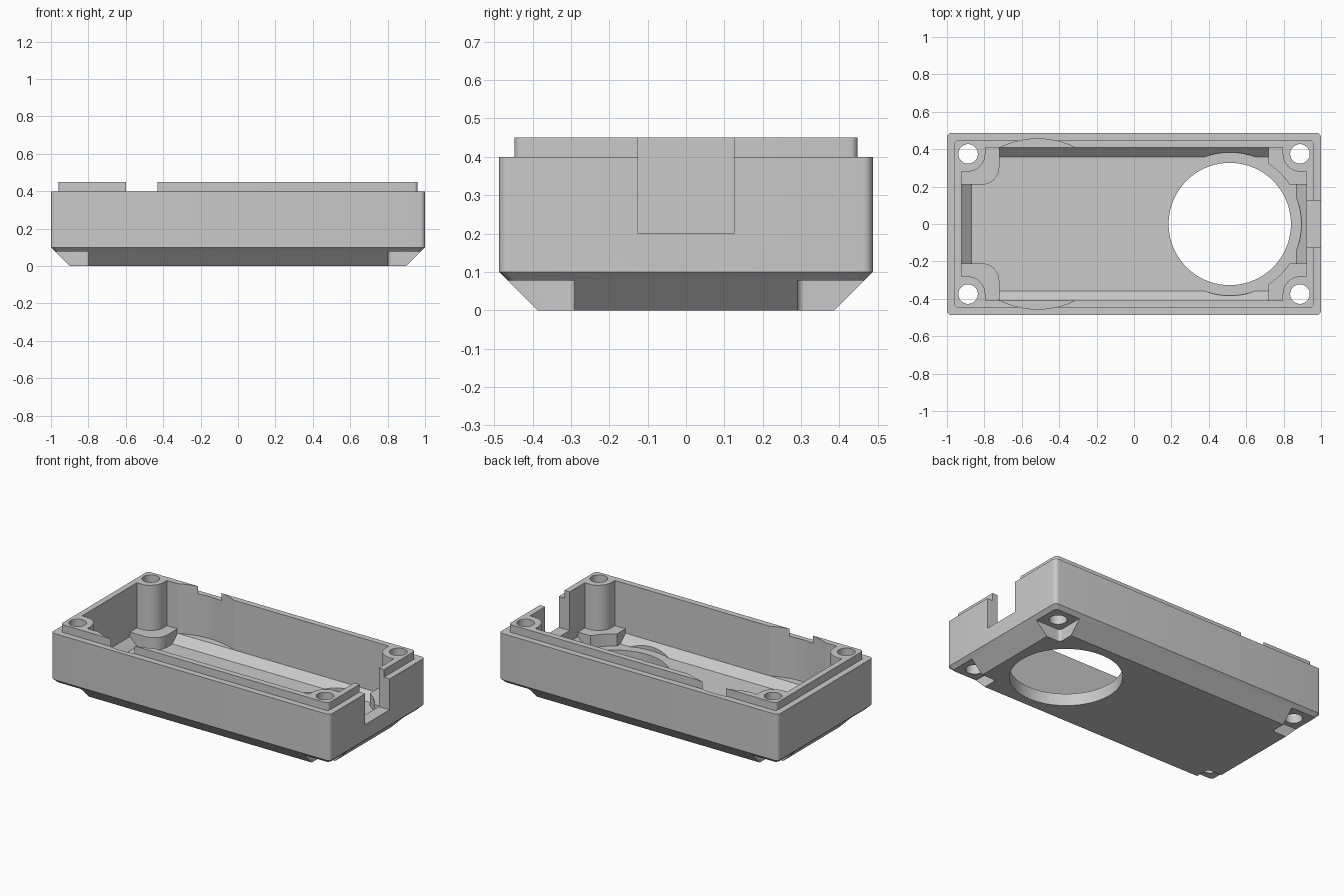
import bpy, bmesh
from math import sin, cos, radians

cube = bpy.data.objects.get("Cube")
if cube:
    bpy.data.objects.remove(cube)

COLOUR = (0.59, 0.59, 0.59, 1)
grey = bpy.data.materials.new("light_grey")
grey.use_nodes = True
grey.diffuse_color = COLOUR
grey.node_tree.nodes["Principled BSDF"].inputs["Base Color"].default_value = COLOUR

FLOOR = 0.078         # floor and pocket depth
SLOPE_TOP = 0.128     # top of the inner chamfer
BLOCK_TOP = 0.157     # top of the corner blocks


def arc(cx, cy, r, a0, a1, n):
    steps = [radians(a0 + (a1 - a0) * i / n) for i in range(n + 1)]
    return [(cx + r * cos(a), cy + r * sin(a)) for a in steps]


def circle(cx, cy, r, n=64):
    return arc(cx, cy, r, 0, 360, n)[:-1]


def rect(x0, y0, x1, y1):
    return [(x0, y0), (x1, y0), (x1, y1), (x0, y1)]


def rounded(hx, hy, r):
    pts = []
    for i, (sx, sy) in enumerate([(1, 1), (-1, 1), (-1, -1), (1, -1)]):
        pts += arc(sx * (hx - r), sy * (hy - r), r, 90 * i, 90 * i + 90, 6)
    return pts


def loft(name, rings):
    """Closed solid through stacked outlines, each given as (points, z)."""
    bm = bmesh.new()
    loops = [[bm.verts.new((x, y, z)) for x, y in pts] for pts, z in rings]
    for a, b in zip(loops, loops[1:]):
        for i in range(len(a)):
            j = (i + 1) % len(a)
            bm.faces.new((a[i], a[j], b[j], b[i]))
    bm.faces.new(loops[0][::-1])
    bm.faces.new(loops[-1])
    bmesh.ops.recalc_face_normals(bm, faces=bm.faces)
    mesh = bpy.data.meshes.new(name)
    bm.to_mesh(mesh)
    bm.free()
    mesh.materials.append(grey)
    ob = bpy.data.objects.new(name, mesh)
    bpy.context.collection.objects.link(ob)
    return ob


def prism(name, pts, z0, z1):
    return loft(name, [(pts, z0), (pts, z1)])


def cut(target, cutter):
    mod = target.modifiers.new("cut", "BOOLEAN")
    mod.operation, mod.solver, mod.object = "DIFFERENCE", "EXACT", cutter
    bpy.context.view_layer.objects.active = target
    bpy.ops.object.modifier_apply(modifier=mod.name)
    bpy.data.objects.remove(cutter)


def corner_outline(cx, cy, r, sx, sy):
    """Rounded inner corner at (cx, cy), running out past the case walls."""
    pts = arc(cx, cy, r, 180, 270, 12) + [(1.2, cy - r), (1.2, 0.7), (cx - r, 0.7)]
    return [(sx * x, sy * y) for x, y in pts]


corners = [(sx, sy) for sx in (-1, 1) for sy in (-1, 1)]

# Outer case: chamfered base, straight walls, stepped lip
case = loft("case_shell", [
    (rounded(0.9, 0.387, 0.01), 0), (rounded(1, 0.487, 0.025), 0.1),
    (rounded(1, 0.487, 0.025), 0.4), (rounded(0.96, 0.447, 0.02), 0.4),
    (rounded(0.96, 0.447, 0.02), 0.45)])

# Inner cavity, leaving corner blocks and screw posts standing
cavity = loft("cavity", [
    (rect(-0.87, -0.357, 0.87, 0.357), FLOOR),
    (rect(-0.922, -0.408, 0.922, 0.408), SLOPE_TOP),
    (rect(-0.922, -0.408, 0.922, 0.408), 0.6)])
for sx, sy in corners:
    cut(cavity, prism("corner_block", corner_outline(0.815, 0.305, 0.095, sx, sy), -0.1, BLOCK_TOP))
    cut(cavity, prism("screw_post", corner_outline(0.89, 0.375, 0.095, sx, sy), -0.2, 0.7))
cut(case, cavity)

# Round opening in the floor with its clearance recess
cut(case, prism("recess", circle(0.512, 0, 0.383, 96), FLOOR, 0.2))
cut(case, prism("opening", circle(0.512, 0, 0.327, 96), -0.1, 0.2))

# Curved scoops in both long walls, breaking through the lip
for a in (62.5, 242.5):
    cut(case, prism("scoop", arc(-0.515, 0, 0.455, a, a + 55, 24), SLOPE_TOP, 0.6))

# Cable notch in the end wall
cut(case, prism("notch", rect(0.9, -0.125, 1.1, 0.125), 0.2, 0.6))

# Screw head pockets under the corners and through holes
for sx, sy in corners:
    cut(case, prism("pocket", corner_outline(0.82, 0.31, 0.02, sx, sy), -0.1, FLOOR))
    cut(case, prism("screw_hole", circle(sx * 0.887, sy * 0.375, 0.052, 40), -0.1, 0.6))

bpy.ops.object.select_all(action="DESELECT")
case.select_set(True)
bpy.context.view_layer.objects.active = case
bpy.ops.object.shade_smooth_by_angle(angle=radians(25))
